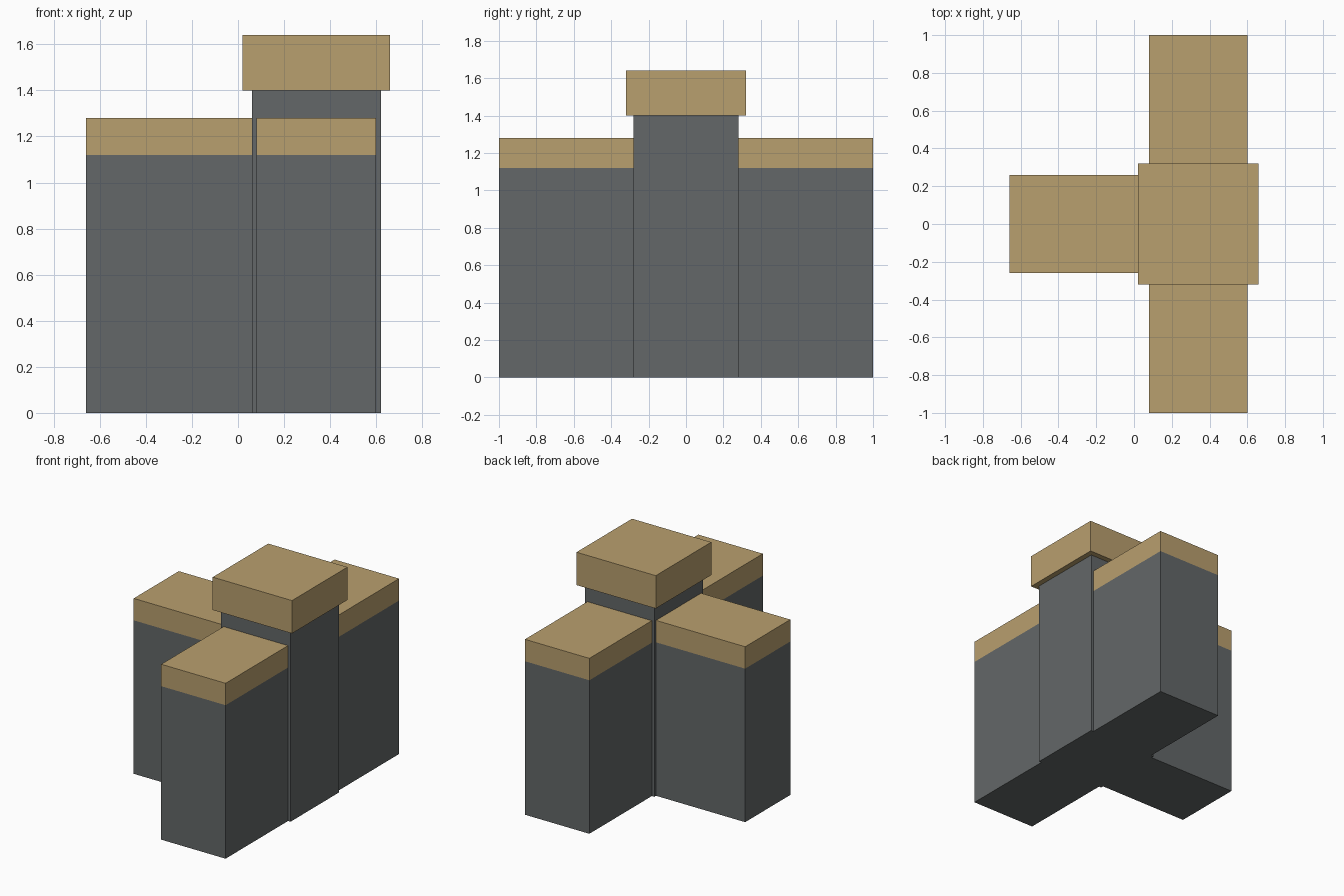
import bpy
import bmesh
from mathutils import Matrix, Vector

if "Cube" in bpy.data.objects:
    bpy.data.objects.remove(bpy.data.objects["Cube"])


def material(name, rgb):
    m = bpy.data.materials.new(name)
    m.diffuse_color = (*rgb, 1.0)
    m.use_nodes = True
    m.node_tree.nodes["Principled BSDF"].inputs["Base Color"].default_value = m.diffuse_color
    return m


stone = material("dark grey stone", (0.125, 0.136, 0.138))
tan = material("tan cap", (0.485, 0.348, 0.156))


def box(name, lo, hi, mat):
    """Axis-aligned box between two corners."""
    lo, hi = Vector(lo), Vector(hi)
    bm = bmesh.new()
    bmesh.ops.create_cube(bm, size=1.0, matrix=Matrix.Diagonal((*(hi - lo), 1.0)))
    mesh = bpy.data.meshes.new(name)
    bm.to_mesh(mesh)
    bm.free()
    mesh.materials.append(mat)
    obj = bpy.data.objects.new(name, mesh)
    obj.location = (lo + hi) / 2
    bpy.context.collection.objects.link(obj)


# Central post with overhanging cap
box("post", (0.06, -0.28, 0), (0.62, 0.28, 1.40), stone)
box("post_cap", (0.02, -0.32, 1.40), (0.66, 0.32, 1.64), tan)

# Three wall arms butting against the post, each with a flush cap
arms = {
    "front": (0.08, -1.0, 0.60, -0.28),
    "back": (0.08, 0.28, 0.60, 1.0),
    "left": (-0.66, -0.26, 0.06, 0.26),
}
for side, (x0, y0, x1, y1) in arms.items():
    box(side + "_wall", (x0, y0, 0), (x1, y1, 1.12), stone)
    box(side + "_wall_cap", (x0, y0, 1.12), (x1, y1, 1.28), tan)
